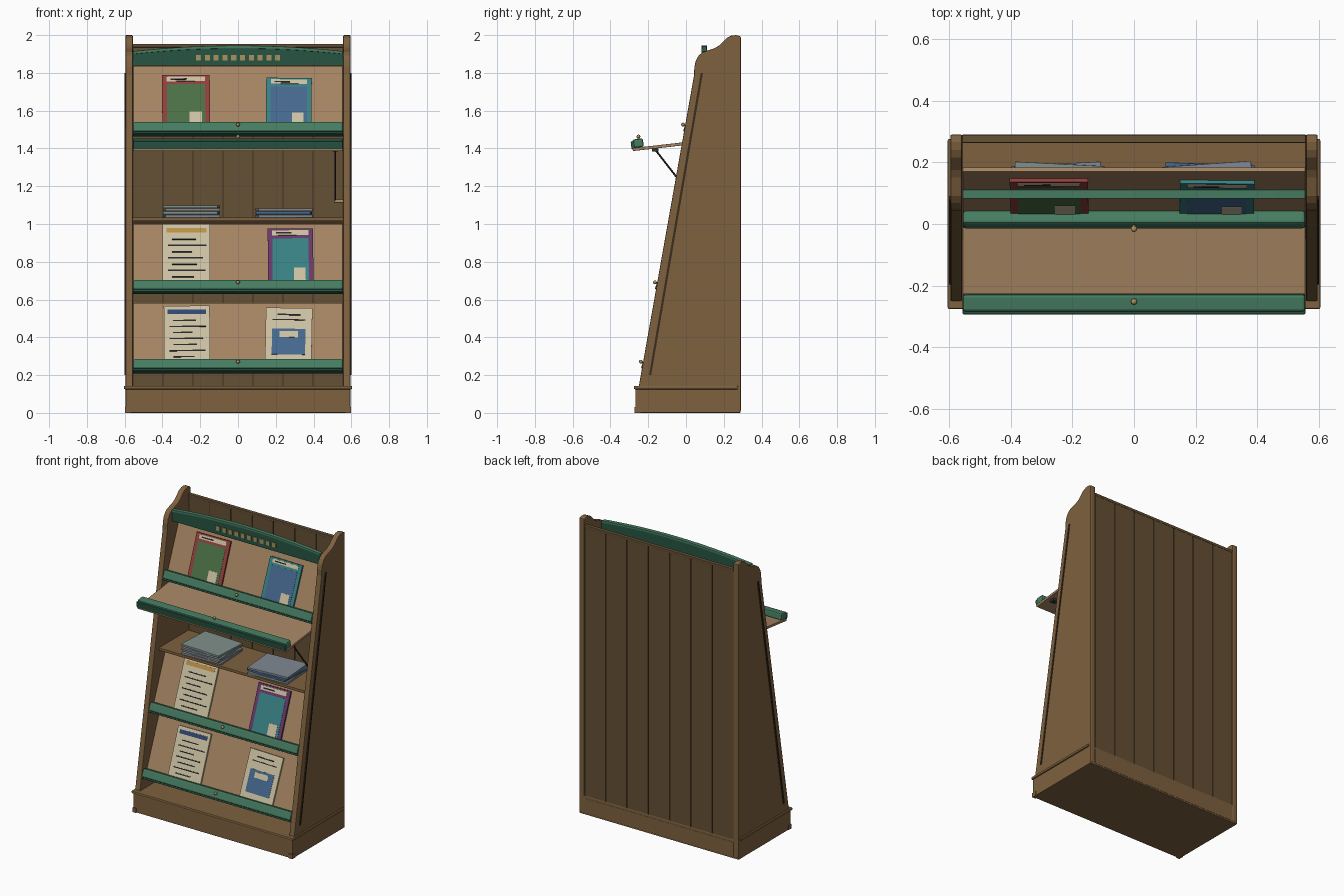
import bpy, bmesh, math
from mathutils import Matrix

if "Cube" in bpy.data.objects:
    bpy.data.objects.remove(bpy.data.objects["Cube"])

def mat(name, r, g, b):
    m = bpy.data.materials.new(name)
    m.diffuse_color = (r, g, b, 1)
    m.use_nodes = True
    m.node_tree.nodes["Principled BSDF"].inputs["Base Color"].default_value = m.diffuse_color
    return m

WOOD = mat("wood", 0.21, 0.12, 0.05)
PANEL = mat("panel_wood", 0.37, 0.23, 0.12)
BACK = mat("back_wood", 0.13, 0.08, 0.035)
DARK = mat("dark_wood", 0.045, 0.027, 0.013)
GREEN = mat("green_paint", 0.06, 0.20, 0.12)
DGREEN = mat("dark_green_paint", 0.02, 0.09, 0.055)
BRASS = mat("brass", 0.40, 0.29, 0.11)
IRON = mat("iron", 0.04, 0.035, 0.03)
CREAM = mat("cream_paper", 0.60, 0.53, 0.36)
INK = mat("ink", 0.02, 0.02, 0.025)
RED = mat("red_cover", 0.28, 0.05, 0.045)
LEAF = mat("leaf_cover", 0.07, 0.16, 0.06)
TEAL = mat("teal_cover", 0.04, 0.22, 0.23)
BLUE = mat("blue_cover", 0.06, 0.14, 0.27)
PURPLE = mat("purple_cover", 0.14, 0.04, 0.14)
ORANGE = mat("orange_strip", 0.50, 0.28, 0.06)
NAVY = mat("navy_strip", 0.03, 0.06, 0.17)
GREY = mat("grey_cover", 0.22, 0.25, 0.29)
SAGE = mat("sage_cover", 0.22, 0.28, 0.26)


def finish(name, bm, m, frame=None, bevel=0):
    bmesh.ops.recalc_face_normals(bm, faces=bm.faces)
    me = bpy.data.meshes.new(name)
    bm.to_mesh(me)
    bm.free()
    me.materials.append(m)
    ob = bpy.data.objects.new(name, me)
    bpy.context.collection.objects.link(ob)
    if frame:
        ob.matrix_world = frame
    if bevel:
        b = ob.modifiers.new("bevel", 'BEVEL')
        b.width, b.segments = bevel, 2
    return ob

def box(name, x, y, z, m, frame=None, bevel=0):
    """Box from (min, max) pairs along each axis."""
    bm = bmesh.new()
    bmesh.ops.create_cube(bm, size=1)
    for v in bm.verts:
        v.co = [p[0] + (c + 0.5) * (p[1] - p[0]) for c, p in zip(v.co, (x, y, z))]
    return finish(name, bm, m, frame, bevel)

def extrude(name, pts, vec, m, bevel=0):
    """Closed 3D outline extruded along a vector."""
    bm = bmesh.new()
    f = bm.faces.new([bm.verts.new(p) for p in pts])
    r = bmesh.ops.extrude_face_region(bm, geom=[f])
    bmesh.ops.translate(bm, vec=vec, verts=[e for e in r['geom'] if isinstance(e, bmesh.types.BMVert)])
    return finish(name, bm, m, None, bevel)

def tilt(y, z, a):
    """Panel frame: local x across, y up the panel, z out of its face."""
    s, c = math.sin(a), math.cos(a)
    return Matrix(((1, 0, 0, 0), (0, s, -c, y), (0, c, s, z), (0, 0, 0, 1)))


# Side panels with scrolled tops, and a raised strip along the slope
outline = [(.29, .01), (-.25, .01), (-.25, .14), (.043, 1.79), (.044, 1.83), (.052, 1.865),
           (.068, 1.893), (.09, 1.91), (.12, 1.92), (.15, 1.93), (.175, 1.945), (.195, 1.965),
           (.215, 1.985), (.24, 1.997), (.265, 2.0), (.29, 1.993)]
strip = [(-.196, .2), (-.184, .2), (.09, 1.8), (.078, 1.8)]
for s, side in ((-1, "left"), (1, "right")):
    extrude(side + "_side", [(s * .557, y, z) for y, z in outline], (s * .038, 0, 0), WOOD, .005)
    extrude(side + "_side_strip", [(s * .594, y, z) for y, z in strip], (s * .006, 0, 0), DARK)
    box(side + "_plinth_corner", sorted((s * .57, s * .597)), (-.273, -.24), (0, .03), WOOD)

# Plinth and its moulding
box("plinth", (-.595, .595), (-.268, .288), (0, .128), WOOD, bevel=.004)
box("plinth_moulding", (-.604, .604), (-.276, .276), (.125, .143), WOOD, bevel=.006)

# Back boards with dark grooves between, top rail and bottom rail
w = 1.114 / 7
for i in range(7):
    x = -.557 + i * w
    box("back_board", (x + .003, x + w - .003), (.266, .287), (.1, 1.945), BACK)
box("back_groove_backing", (-.557, .557), (.271, .282), (.1, 1.94), DARK)
box("back_top_rail", (-.557, .557), (.263, .289), (1.935, 1.953), BACK, bevel=.003)
box("back_bottom_rail", (-.557, .557), (.262, .29), (.01, .11), WOOD, bevel=.003)

# Arched green header with top moulding and a row of small brass tiles
def arch(x):
    return 1.945 - .03 * (x / .555) ** 2

xs = [-.555 + 1.11 * i / 24 for i in range(25)]
extrude("header_board", [(-.555, .108, 1.838), (.555, .108, 1.838)] +
        [(x, .108, arch(x) - .01) for x in reversed(xs)], (0, -.02, 0), DGREEN)
extrude("header_moulding", [(x, .111, arch(x) - .016) for x in xs] +
        [(x, .111, arch(x)) for x in reversed(xs)], (0, -.029, 0), GREEN, .003)
for i in range(10):
    x = -.222 + i * .0465
    box("header_tile", (x, x + .027), (.083, .09), (1.865, 1.896), BRASS)

# Tilting display panels with green lips and knobs
def display(name, frame):
    box(name + "_panel", (-.555, .555), (0, .395), (-.016, 0), PANEL, frame, .002)
    box(name + "_lip", (-.555, .555), (.004, .06), (0, .045), GREEN, frame, .009)
    box(name + "_lip_base", (-.555, .555), (-.006, .012), (-.004, .036), DGREEN, frame, .003)
    bm = bmesh.new()
    bmesh.ops.create_cone(bm, cap_ends=True, segments=16, radius1=.006, radius2=.005, depth=.014,
                          matrix=Matrix.Translation((0, .038, .049)))
    bmesh.ops.create_uvsphere(bm, u_segments=16, v_segments=8, radius=.010,
                              matrix=Matrix.Translation((0, .038, .057)))
    k = finish(name + "_knob", bm, BRASS, frame)
    for p in k.data.polygons:
        p.use_smooth = True

A = math.radians(21.8)
bottom, middle, top = tilt(-.2, .215, A), tilt(-.126, .635, A), tilt(.023, 1.47, A)
flap = tilt(-.283, 1.402, math.radians(83.5))
for name, frame in (("bottom", bottom), ("middle", middle), ("top", top), ("open_flap", flap)):
    display(name, frame)

# Iron stay holding the open flap, with pivot plate
bm = bmesh.new()
bmesh.ops.create_cone(bm, cap_ends=True, segments=10, radius1=.005, radius2=.005, depth=.342)
finish("flap_stay", bm, IRON, Matrix.Translation((.515, -.055, 1.255)) @ Matrix.Rotation(math.radians(37.9), 4, 'X'))
box("stay_pivot", (.51, .557), (.04, .06), (1.112, 1.13), BRASS, bevel=.003)
box("stay_bracket", (.5, .53), (-.18, -.145), (1.383, 1.399), IRON)

# Storage shelf behind the open flap
box("shelf", (-.557, .557), (-.05, .266), (1.015, 1.034), WOOD, bevel=.003)
box("shelf_back_cleat", (-.557, .557), (.245, .266), (1.0, 1.016), DARK)

# Stacked magazines on the shelf
def stack(name, cx, cy, n, colours, turn):
    for i in range(n):
        f = Matrix.Translation((cx, cy, 1.035 + i * .0165)) @ Matrix.Rotation(math.radians(turn + 3 * (-1) ** i), 4, 'Z')
        box(name, (-.145, .145), (-.12, .12), (0, .014), colours[i % 2], f, .002)

stack("left_stack_magazine", -.247, .075, 4, (GREY, SAGE), 0)
stack("right_stack_magazine", .243, .075, 3, (GREY, BLUE), 1)

# Magazines and leaflets: position x0..x1, height h; details are fractions of the page
def page(name, frame, x0, x1, h, cover, details, turn=0):
    c = (x0 + x1) / 2
    f = frame @ Matrix.Translation((c, .012, .001)) @ Matrix.Rotation(math.radians(turn), 4, 'Z')
    hw, hh = (x1 - x0) / 2, h - .012
    box(name, (-hw, hw), (0, hh), (0, .012), cover, f)
    for i, (a, b, u0, u1, m) in enumerate(details):
        box(name + "_detail", ((2 * a - 1) * hw, (2 * b - 1) * hw), (u0 * hh, u1 * hh),
            (.010, .0135 + .0006 * min(i, 3)), m, f)

def magazine(inner):
    return [(.1, .9, .05, .84, inner), (.1, .9, .89, .97, CREAM),
            (.57, .83, .12, .36, CREAM), (.18, .52, .915, .94, INK)]

def leaflet(strip_colour):
    ends = (.7, .92, .62, .85, .72, .9, .66)
    return [(.08, .92, .87, .94, strip_colour)] + [
        (.12 if i % 2 else .2, e, .76 - i * .095, .778 - i * .095, INK) for i, e in enumerate(ends)]

page("red_magazine", top, -.4, -.147, .338, RED, magazine(LEAF), .5)
page("teal_magazine", top, .147, .388, .322, TEAL, magazine(BLUE), -.5)
page("orange_leaflet", middle, -.4, -.147, .388, CREAM, leaflet(ORANGE))
page("purple_magazine", middle, .16, .4, .362, PURPLE, magazine(TEAL), .5)
page("blue_leaflet", bottom, -.39, -.147, .374, CREAM, leaflet(NAVY), .5)
page("cream_booklet", bottom, .142, .388, .362, CREAM,
     [(.14, .86, .24, .66, BLUE), (.14, .86, .80, .815, INK), (.3, .7, .52, .62, CREAM),
      (.25, .75, .88, .9, INK)], -1)
